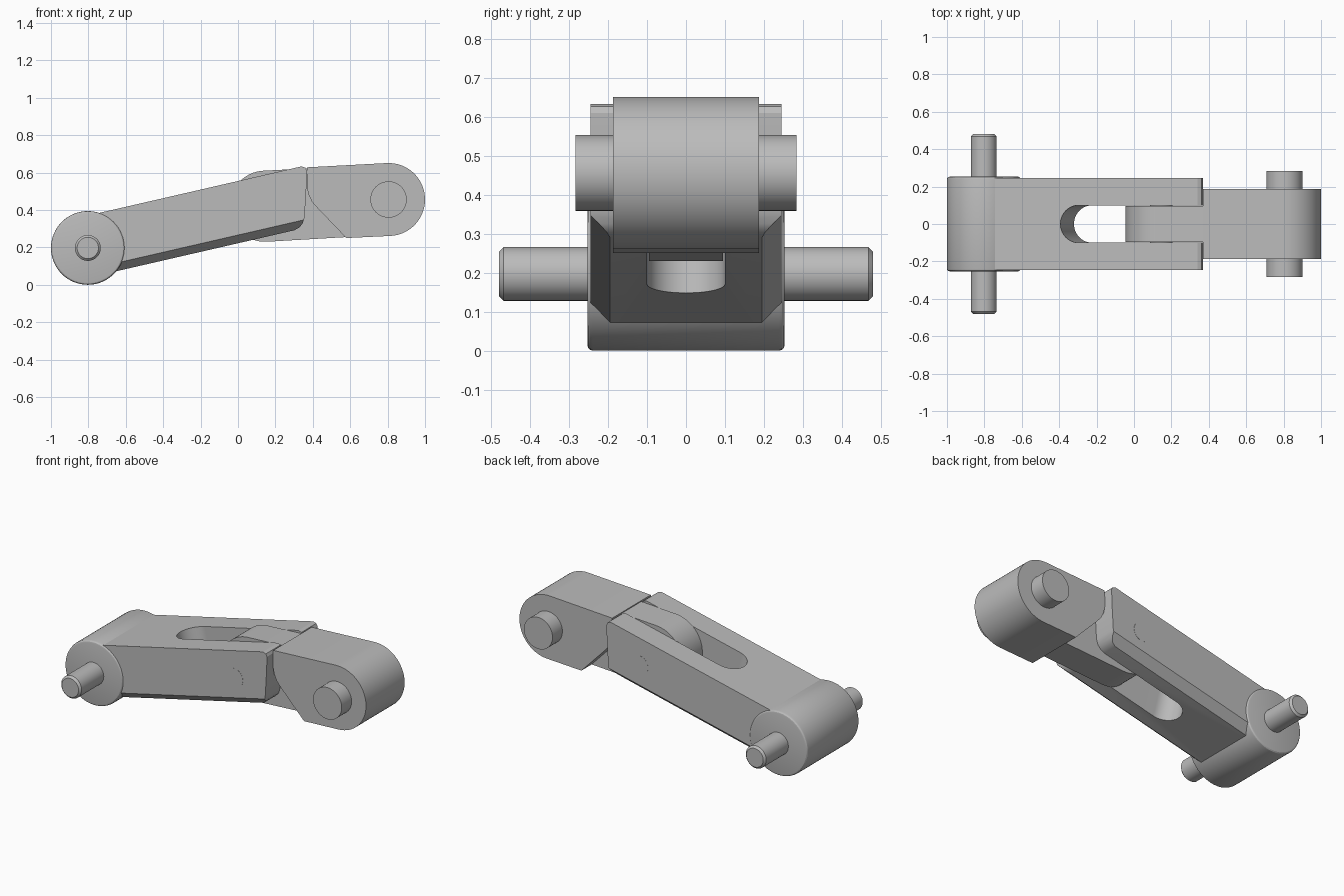
import bpy, bmesh
from math import sin, cos, pi, radians, atan
from mathutils import Matrix

if "Cube" in bpy.data.objects:
    bpy.data.objects.remove(bpy.data.objects["Cube"])

GREY = (0.5, 0.5, 0.5, 1)
steel = bpy.data.materials.new("plain grey")
steel.use_nodes = True
steel.diffuse_color = GREY
steel.node_tree.nodes["Principled BSDF"].inputs["Base Color"].default_value = GREY

HUB = (-0.803, 0.197)     # pivot centres as (x, z)
JOINT = (0.145, 0.42)
TIP = (0.805, 0.456)
SLOPE = 0.23              # rise of the fork link


def arc(centre, r, start, end, n=32):
    """Points on an arc, angles in degrees."""
    steps = [radians(start + (end - start) * i / n) for i in range(n + 1)]
    return [(centre[0] + r * cos(a), centre[1] + r * sin(a)) for a in steps]


def prism(outline, half):
    """Extrude an x-z outline symmetrically along y."""
    bm = bmesh.new()
    face = bm.faces.new([bm.verts.new((x, -half, z)) for x, z in outline])
    ext = bmesh.ops.extrude_face_region(bm, geom=[face])["geom"]
    bmesh.ops.translate(bm, vec=(0, 2 * half, 0),
                        verts=[g for g in ext if isinstance(g, bmesh.types.BMVert)])
    bmesh.ops.recalc_face_normals(bm, faces=bm.faces)
    return bm


def finish(name, bm, cutter=None):
    mesh = bpy.data.meshes.new(name)
    bm.to_mesh(mesh)
    bm.free()
    mesh.materials.append(steel)
    obj = bpy.data.objects.new(name, mesh)
    bpy.context.collection.objects.link(obj)
    bpy.ops.object.select_all(action='DESELECT')
    obj.select_set(True)
    bpy.context.view_layer.objects.active = obj
    if cutter:
        mod = obj.modifiers.new("slot", 'BOOLEAN')
        mod.operation = 'DIFFERENCE'
        mod.solver = 'EXACT'
        mod.object = cutter
        bpy.ops.object.modifier_apply(modifier=mod.name)
        bpy.data.objects.remove(cutter)
    bpy.ops.object.shade_smooth_by_angle(angle=radians(25))
    return obj


def rod(name, centre, r, half, bevel=0.0, segments=1):
    """Cylinder along y with optionally softened rims."""
    bm = prism(arc(centre, r, 0, 360, 64)[:-1], half)
    if bevel:
        rims = [e for e in bm.edges if any(len(f.verts) > 4 for f in e.link_faces)]
        bmesh.ops.bevel(bm, geom=rims, offset=bevel, segments=segments,
                        profile=0.5, affect='EDGES')
    return finish(name, bm)


# Pins and hub
rod("hub", HUB, 0.197, 0.253, 0.014, 3)
rod("hub_pin", HUB, 0.069, 0.48, 0.012)
rod("joint_pin", JOINT, 0.06, 0.246)
rod("tip_pin", TIP, 0.097, 0.283)

# Slot cutter, square to the sloping link
bm = prism(arc((0, 0), 0.1, 90, 270) + [(0.9, -0.1), (0.9, 0.1)], 0.3)
bm.transform(Matrix.Translation((-0.26, 0, 0.329))
             @ Matrix.Rotation(-atan(SLOPE), 4, 'Y') @ Matrix.Rotation(pi / 2, 4, 'X'))
bmesh.ops.recalc_face_normals(bm, faces=bm.faces)
slot = finish("slot_cutter", bm)
slot.hide_render = True

# Fork link with chamfered lower edges
start = HUB[0]
side = [(start, 0.222 + SLOPE * start), (0.30, 0.291), (0.325, 0.304), (0.345, 0.326),
        (0.356, 0.36), (0.366, 0.53), (0.368, 0.61), (0.36, 0.626), (0.34, 0.633),
        (start, 0.555 + SLOPE * start)]
bm = prism(side, 0.245)
for s in (1, -1):
    cut = bmesh.ops.bisect_plane(bm, geom=bm.verts[:] + bm.edges[:] + bm.faces[:],
                                 plane_co=(0, 0.195 * s, 0.222),
                                 plane_no=(0.044 * SLOPE / 0.88 * 1.0 + 0.0, 0.044 * s, -0.05),
                                 clear_outer=True)
    rim = [g for g in cut["geom_cut"] if isinstance(g, bmesh.types.BMEdge)]
    bmesh.ops.holes_fill(bm, edges=rim)
bmesh.ops.recalc_face_normals(bm, faces=bm.faces)
finish("fork_link", bm, slot)

# Arm: narrow tongue in the fork, wide body beyond it
lean = 3
finish("arm_tongue", prism(arc(JOINT, 0.19, 90 + lean, 270 + lean)
                           + [(0.7, 0.262), (0.7, 0.64)], 0.095))
finish("arm_body", prism(arc(TIP, 0.195, lean - 90, lean + 90)
                         + [(0.37, 0.628), (0.368, 0.53), (0.376, 0.485),
                            (0.396, 0.443), (0.43, 0.405), (0.579, 0.25)], 0.187))
